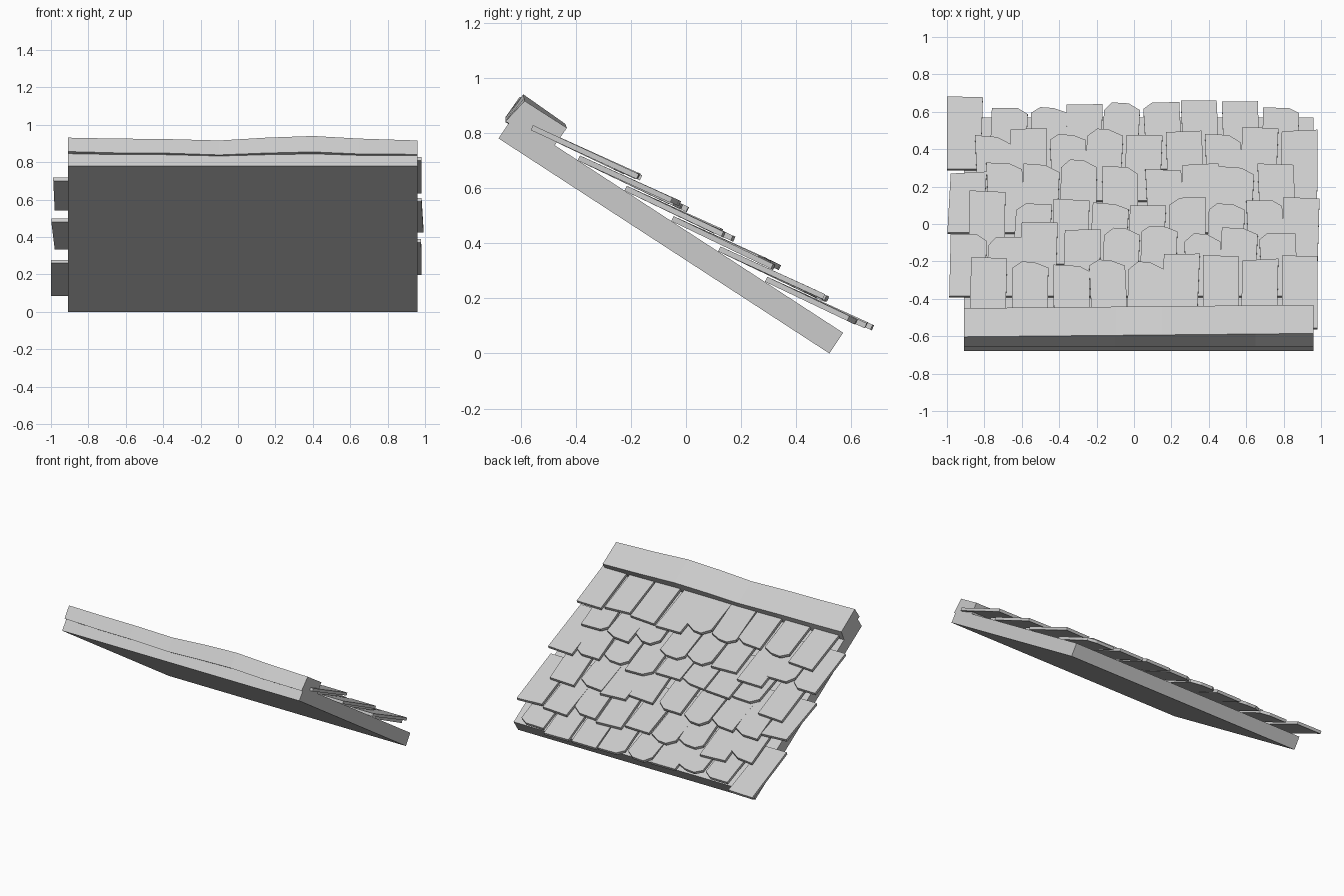
import bpy, random

if "Cube" in bpy.data.objects:
    bpy.data.objects.remove(bpy.data.objects["Cube"])

random.seed(4)


def make_mesh(name, verts, faces):
    me = bpy.data.meshes.new(name)
    me.from_pydata(verts, [], faces)
    me.update()
    ob = bpy.data.objects.new(name, me)
    bpy.context.collection.objects.link(ob)
    return ob


def loft(name, rings):
    """Skin closed rings of equal size and cap both ends."""
    n = len(rings[0])
    verts = [p for ring in rings for p in ring]
    faces = [tuple(reversed(range(n))), tuple(range(len(verts) - n, len(verts)))]
    for k in range(len(rings) - 1):
        a, b = k * n, (k + 1) * n
        faces += [(a + i, a + (i + 1) % n, b + (i + 1) % n, b + i) for i in range(n)]
    return make_mesh(name, verts, faces)


# Sloping roof slab
slab = [(-0.68, 0.78), (0.52, 0.0), (0.57, 0.075), (-0.63, 0.855)]
loft("roof_slab", [[(x, y, z) for y, z in slab] for x in (-0.91, 0.96)])

# Wavy ridge beam: x, lift of top, lift of underside
waves = [(-0.91, 0.015, 0.01), (-0.65, 0.01, 0.003), (-0.4, 0.008, 0.002),
         (-0.1, 0.0, -0.008), (0.15, 0.015, 0.002), (0.4, 0.024, 0.008),
         (0.65, 0.01, -0.003), (0.96, 0.0, -0.005)]
rings = []
for x, t, b in waves:
    s = 0.018 * (x + 0.91) / 1.87
    rings.append([(x, -0.655, 0.847 + b), (x, -0.485, 0.745 + b * 0.5),
                  (x, -0.45 + s, 0.818 + t * 0.6), (x, -0.603 + s, 0.916 + t)])
loft("ridge_beam", rings)

# Shingle rows, top to bottom: left x, lower end y, broken corners (l, r, b = both)
rows = [
    [(-.87, -.18, ''), (-.65, -.20, 'b'), (-.43, -.22, 'r'), (-.24, -.19, 'b'), (-.03, -.20, 'b'),
     (.16, -.16, ''), (.37, -.17, ''), (.58, -.19, ''), (.79, -.17, '')],
    [(-.98, -.05, 'r'), (-.78, -.07, 'l'), (-.60, .01, ''), (-.37, -.03, ''), (-.16, -.02, 'b'),
     (.04, -.01, 'b'), (.27, -.05, 'b'), (.47, -.02, 'r'), (.67, -.05, 'l')],
    [(-.88, .175, ''), (-.63, .11, 'l'), (-.43, .13, ''), (-.22, .11, 'r'), (-.02, .10, ''),
     (.19, .14, 'l'), (.40, .11, 'b'), (.60, .13, 'r'), (.80, .14, '')],
    [(-.98, .275, ''), (-.79, .33, 'r'), (-.59, .32, 'r'), (-.39, .345, 'b'), (-.17, .31, 'r'),
     (.06, .29, ''), (.26, .32, ''), (.45, .305, 'r'), (.66, .32, '')],
    [(-.85, .47, 'r'), (-.66, .51, ''), (-.45, .48, 'b'), (-.25, .51, 'b'), (-.04, .475, ''),
     (.17, .495, ''), (.38, .48, 'r'), (.58, .515, ''), (.79, .50, '')],
    [(-1.0, .68, ''), (-.76, .625, 'r'), (-.55, .625, 'b'), (-.36, .64, ''), (-.16, .65, 'b'),
     (.05, .65, 'l'), (.25, .66, ''), (.47, .655, ''), (.69, .625, 'r')],
]
W, THICK = 0.192, 0.02


def shingle(name, x0, y_end, y0, z0, broken):
    x1 = x0 + W
    skew = random.uniform(-0.02, 0.02)
    tilt = random.uniform(-0.02, 0.02)
    slope = -0.465 + random.uniform(-0.015, 0.015)
    cut, drop = random.uniform(0.05, 0.08), random.uniform(0.03, 0.045)
    outline = [(x0 + skew, y0), (x1 + skew, y0)]
    if broken in ('r', 'b'):
        outline += [(x1, y_end - drop), (x1 - cut, y_end - 0.005)]
    else:
        outline += [(x1, y_end + tilt * 0.3)]
    if broken in ('l', 'b'):
        outline += [(x0 + cut * 0.7, y_end), (x0, y_end - drop)]
    else:
        outline += [(x0, y_end - tilt * 0.3)]
    outline = [(max(-1, min(1, x)), y) for x, y in outline]
    top = [(x, y, z0 + (y - y0) * slope) for x, y in outline]
    low = [(x, y - THICK * 0.42, z - THICK * 0.9) for x, y, z in top]
    loft(name, [low, top])


for r, row in enumerate(rows):
    for c, (x0, y_end, broken) in enumerate(row):
        shingle(f"shingle_{r + 1}_{c + 1}", x0, y_end,
                -0.555 + 0.17 * r, 0.828 - 0.11 * r, broken)
